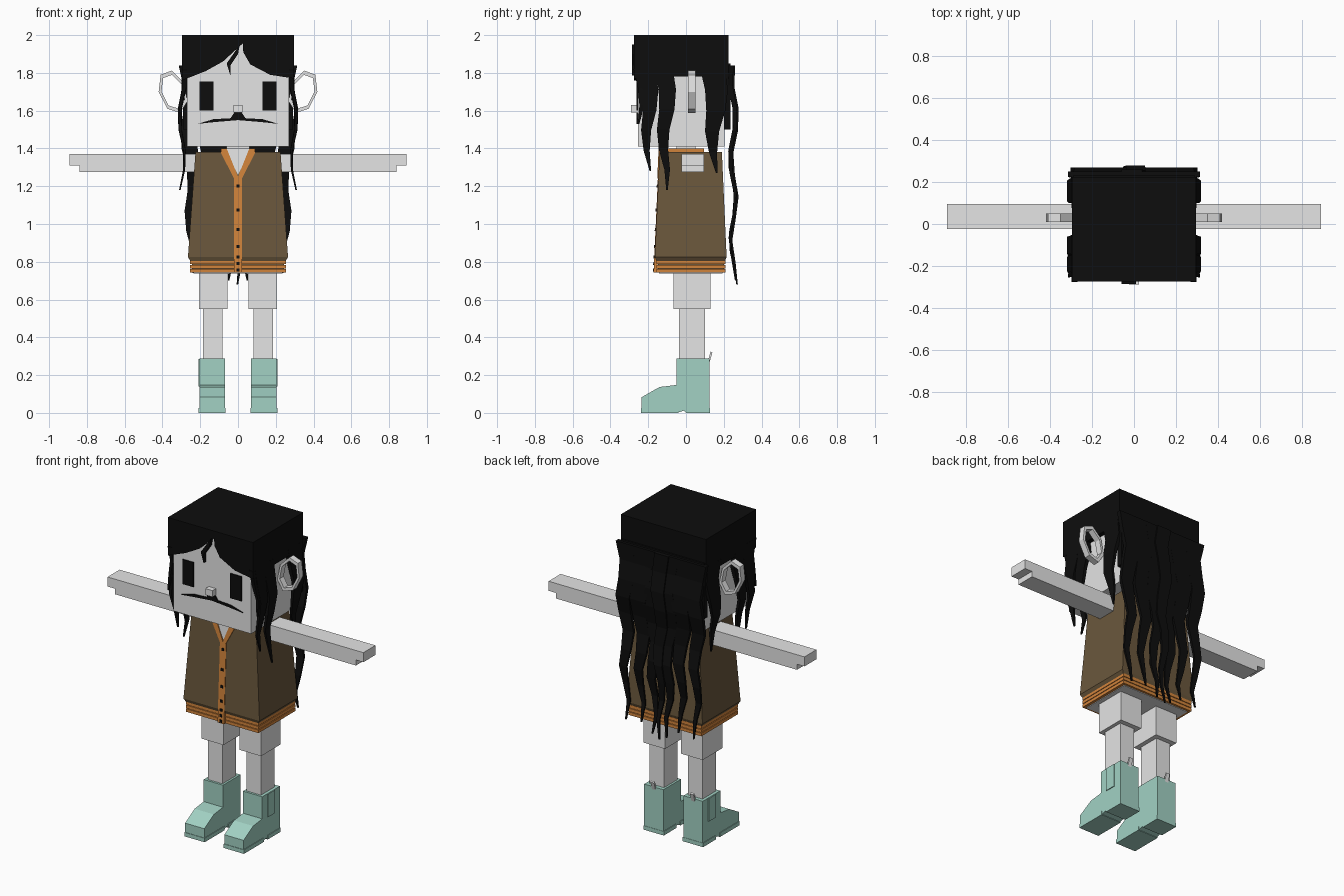
import bpy
import bmesh
from math import sin, cos, tau

default_cube = bpy.data.objects.get("Cube")
if default_cube:
    bpy.data.objects.remove(default_cube, do_unlink=True)


def material(name, red, green, blue):
    mat = bpy.data.materials.new(name)
    mat.use_nodes = True
    color = (red, green, blue, 1)
    mat.diffuse_color = color
    mat.node_tree.nodes["Principled BSDF"].inputs["Base Color"].default_value = color
    return mat


SKIN = material("pale grey skin", 0.78, 0.78, 0.78)
BLACK = material("black hair", 0.004, 0.004, 0.004)
BROWN = material("brown knit", 0.145, 0.095, 0.045)
ORANGE = material("orange trim", 0.64, 0.23, 0.044)
GREEN = material("sea green boot", 0.36, 0.64, 0.55)
SIDES = (("left", 1), ("right", -1))


def loft(name, mat, rings):
    """Skin equal-length rings of points and cap both ends."""
    bm = bmesh.new()
    loops = [[bm.verts.new(point) for point in ring] for ring in rings]
    for lower, upper in zip(loops, loops[1:]):
        for i in range(len(lower)):
            bm.faces.new((lower[i - 1], lower[i], upper[i], upper[i - 1]))
    bm.faces.new(loops[0])
    bm.faces.new(loops[-1])
    bmesh.ops.recalc_face_normals(bm, faces=bm.faces)
    mesh = bpy.data.meshes.new(name)
    bm.to_mesh(mesh)
    bm.free()
    mesh.materials.append(mat)
    bpy.context.collection.objects.link(bpy.data.objects.new(name, mesh))


def rect(x, y, z):
    return [(x[0], y[0], z), (x[1], y[0], z), (x[1], y[1], z), (x[0], y[1], z)]


def box(name, mat, x, y, z):
    loft(name, mat, [rect(x, y, z[0]), rect(x, y, z[1])])


def around(half, centre=0):
    return (centre - half, centre + half)


# Surface directions: u runs across, d points outward
def front(u, d, z):
    return (u, -d, z)


def back(u, d, z):
    return (u, d, z)


def chest(u, d, z):
    return (u, -d - 0.2 + 0.045 * z, z)


def flank(sign):
    return lambda u, d, z: (sign * d, u, z)


def plate(name, mat, place, outline, inside, outside):
    loft(name, mat, [[place(u, d, z) for u, z in outline] for d in (inside, outside)])


def mirrored(outline, sign):
    return [(sign * u, z) for u, z in outline]


def lock(name, place, u, depth, width, top, tip, sway):
    """Flat wavy lock of hair that narrows to its tip."""
    steps = round((top - tip) * 8) + 1
    rings = []
    for i in range(steps + 1):
        t = i / steps
        z = top + (tip - top) * t
        wave = 14.6 * (z - 1.56)
        mid = u + sway * sin(wave)
        out = depth + 0.016 * cos(wave)
        half = width * (1 - t ** 1.5) + 0.004
        thick = 0.014 - 0.01 * t
        rings.append([place(mid + a * half, out + b * thick, z)
                      for a, b in ((-1, -1), (1, -1), (1, 1), (-1, 1))])
    loft(name, BLACK, rings)


# Head and face
box("head", SKIN, around(0.27), around(0.23, -0.025), (1.41, 1.97))
box("neck", SKIN, around(0.06), around(0.05), (1.36, 1.42))
box("nose", SKIN, around(0.025), (-0.29, -0.25), (1.59, 1.63))
whisker = [(0, 1.59), (0.02, 1.59), (0.04, 1.56), (0.13, 1.555),
           (0.215, 1.53), (0.12, 1.54), (0, 1.55)]
for label, sign in SIDES:
    eye_x = around(0.038, sign * 0.167)
    box(label + "_eye", BLACK, eye_x, (-0.262, -0.25), (1.6, 1.755))
    plate(label + "_moustache", BLACK, front, mirrored(whisker, sign), 0.25, 0.262)

    # Ring-shaped ear, leaning outward at the top
    def ear_point(index, scale):
        angle = tau * index / 7
        rise = 0.115 * scale * sin(angle)
        return (sign * (0.345 + 0.075 * scale * cos(angle) + 0.2 * rise), 1.7 + rise)

    for i in range(7):
        segment = [ear_point(i, 1), ear_point(i + 1, 1), ear_point(i + 1, 0.8), ear_point(i, 0.8)]
        plate(f"{label}_ear_segment_{i}", SKIN, back, segment, 0.01, 0.05)

# Hair cap, fringe and loose wisp
box("hair_cap", BLACK, around(0.297), (-0.24, 0.225), (1.78, 2))
box("hair_back_panel", BLACK, around(0.29), (0.2, 0.235), (1.5, 1.85))
fringe = [(-0.297, 2), (0.297, 2), (0.297, 1.77), (0.17, 1.79), (0.065, 1.845),
          (0.028, 1.91), (0.026, 1.957), (-0.08, 1.86), (-0.17, 1.81), (-0.297, 1.76)]
plate("hair_fringe", BLACK, front, fringe, 0.24, 0.275)
wisp = [(0.01, 1.95), (-0.06, 1.85), (-0.04, 1.785), (-0.04, 1.84), (0, 1.9)]
plate("hair_wisp", BLACK, front, wisp, 0.262, 0.286)

# Side locks around the ears, then long locks down the back
for label, sign in SIDES:
    for part, u, width, tip in (("corner", -0.245, 0.02, 1.53), ("front", -0.2, 0.042, 1.28),
                                ("middle", -0.11, 0.045, 1.18), ("rear", 0.15, 0.062, 1.27)):
        lock(f"{label}_{part}_lock", flank(sign), u, 0.296, width, 1.82, tip, 0.014)
    for part, u, width, tip in (("outer", 0.245, 0.052, 0.74), ("middle", 0.14, 0.06, 0.75),
                                ("inner", 0.05, 0.058, 0.7)):
        lock(f"{label}_{part}_back_lock", back, sign * u, 0.247, width, 1.84, tip, sign * -0.016)
lock("centre_back_lock", back, 0, 0.255, 0.045, 1.84, 0.68, 0.012)

# Flared vest with ribbed hem
loft("vest", BROWN, [rect(around(x), around(y, 0.025), z) for x, y, z in
                     ((0.25, 0.18, 0.8), (0.265, 0.19, 0.825), (0.225, 0.165, 1.38))])
box("hem_core", BROWN, around(0.244), around(0.175, 0.026), (0.745, 0.805))
for i in range(3):
    base = 0.742 + i * 0.023
    box(f"hem_rib_{i}", ORANGE, around(0.253), around(0.183, 0.026), (base, base + 0.019))
box("vest_underside", SKIN, around(0.235), around(0.168, 0.026), (0.738, 0.75))

# Neckline, button band and buttons
box("collar", ORANGE, around(0.09), around(0.112, -0.018), (1.37, 1.4))
plate("neck_opening", SKIN, chest, [(-0.07, 1.4), (0.07, 1.4), (0, 1.26)], -0.01, 0.003)
trim = [(0.06, 1.4), (0.09, 1.4), (0.09, 1.375), (0.02, 1.24), (0, 1.25)]
for label, sign in SIDES:
    plate(label + "_neck_trim", ORANGE, chest, mirrored(trim, sign), -0.01, 0.008)
band = [(-0.022, 0.742), (0.022, 0.742), (0.022, 1.25), (-0.022, 1.25)]
plate("button_band", ORANGE, chest, band, -0.015, 0.005)
for i, z in enumerate((1.2, 1.075, 0.97, 0.88, 0.825, 0.79, 0.756)):
    square = [(u, z + u) for u in around(0.008)]
    (left, low), (right, high) = square
    outline = [(left, low), (right, low), (right, high), (left, high)]
    plate(f"button_{i}", BLACK, chest, outline, 0, 0.009)

# Arms, legs and boots
arm = [(0.18, 1.275), (0.84, 1.275), (0.84, 1.31), (0.892, 1.31), (0.892, 1.37), (0.18, 1.37)]
boot = [(-0.235, 0), (-0.235, 0.083), (-0.14, 0.137), (-0.05, 0.148), (-0.05, 0.287),
        (0.125, 0.287), (0.125, 0), (0, 0), (-0.01, 0.012), (-0.05, 0)]
tab = [(0.115, 0.27), (0.125, 0.27), (0.14, 0.32), (0.13, 0.325)]
for label, sign in SIDES:
    plate(label + "_arm", SKIN, back, mirrored(arm, sign), -0.025, 0.095)
    box(label + "_thigh", SKIN, around(0.076, sign * 0.131), around(0.098, 0.032), (0.55, 0.76))
    box(label + "_shin", SKIN, around(0.051, sign * 0.134), around(0.068, 0.032), (0.2, 0.56))
    plate(label + "_boot", GREEN, flank(sign), boot, 0.07, 0.204)
    sole_x = around(0.071, sign * 0.137)
    box(label + "_toe_sole", GREEN, sole_x, (-0.238, -0.04), (0, 0.025))
    box(label + "_heel_sole", GREEN, sole_x, (0, 0.127), (0, 0.025))
    box(label + "_boot_gusset", GREEN, around(0.005, sign * 0.204), (0, 0.07), (0.14, 0.285))
    plate(label + "_boot_pull_tab", SKIN, flank(sign), tab, 0.125, 0.15)
